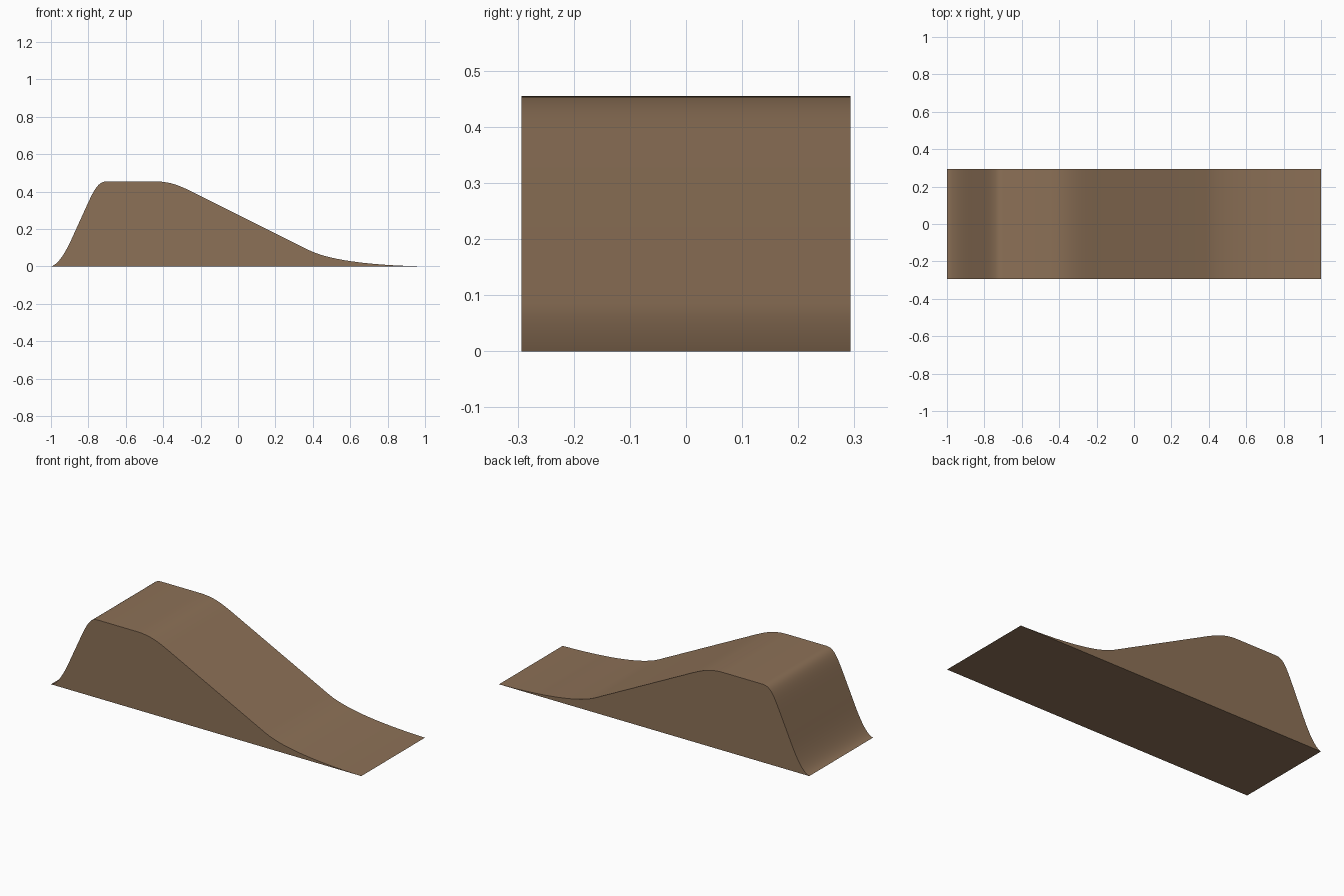
import bpy
import bmesh
import math
from mathutils import Vector
from mathutils.geometry import interpolate_bezier

default = bpy.data.objects.get("Cube")
if default:
    bpy.data.objects.remove(default, do_unlink=True)

HALF_WIDTH = 0.293
STEPS = 14

# Side outline (x, z): four curved spans, joined by straight runs
spans = [
    [(-1, 0), (-0.96, 0.01), (-0.92, 0.075), (-0.87, 0.19)],         # steep foot
    [(-0.82, 0.30), (-0.77, 0.41), (-0.75, 0.455), (-0.70, 0.455)],  # steep shoulder
    [(-0.45, 0.455), (-0.36, 0.455), (-0.31, 0.432), (-0.22, 0.387)],  # gentle shoulder
    [(0.38, 0.087), (0.50, 0.027), (0.75, 0.005), (1, 0)],           # long run-out
]
outline = []
for span in spans:
    a, b, c, d = [Vector((x, -HALF_WIDTH, z)) for x, z in span]
    outline += interpolate_bezier(a, b, c, d, STEPS)

# Fill the outline and extrude it across the width
bm = bmesh.new()
side = bm.faces.new([bm.verts.new(p) for p in outline])
extruded = bmesh.ops.extrude_face_region(bm, geom=[side], use_keep_orig=True)
moved = [g for g in extruded["geom"] if isinstance(g, bmesh.types.BMVert)]
bmesh.ops.translate(bm, verts=moved, vec=(0, 2 * HALF_WIDTH, 0))
bmesh.ops.recalc_face_normals(bm, faces=bm.faces)
mesh = bpy.data.meshes.new("ramp")
bm.to_mesh(mesh)
bm.free()

ramp = bpy.data.objects.new("ramp", mesh)
bpy.context.collection.objects.link(ramp)

# Single brown material
colour = (0.265, 0.165, 0.095, 1)
brown = bpy.data.materials.new("earth brown")
brown.use_nodes = True
brown.diffuse_color = colour
shader = next(n for n in brown.node_tree.nodes if n.type == "BSDF_PRINCIPLED")
shader.inputs["Base Color"].default_value = colour
shader.inputs["Roughness"].default_value = 0.9
mesh.materials.append(brown)

# Smooth rolling top with crisp sides
bpy.ops.object.select_all(action="DESELECT")
ramp.select_set(True)
bpy.context.view_layer.objects.active = ramp
bpy.ops.object.shade_smooth_by_angle(angle=math.radians(30))
# Keep the thin tip crisp against the flat underside
for poly in mesh.polygons:
    if poly.normal.z < -0.9 or abs(poly.normal.y) > 0.9:
        poly.use_smooth = False
